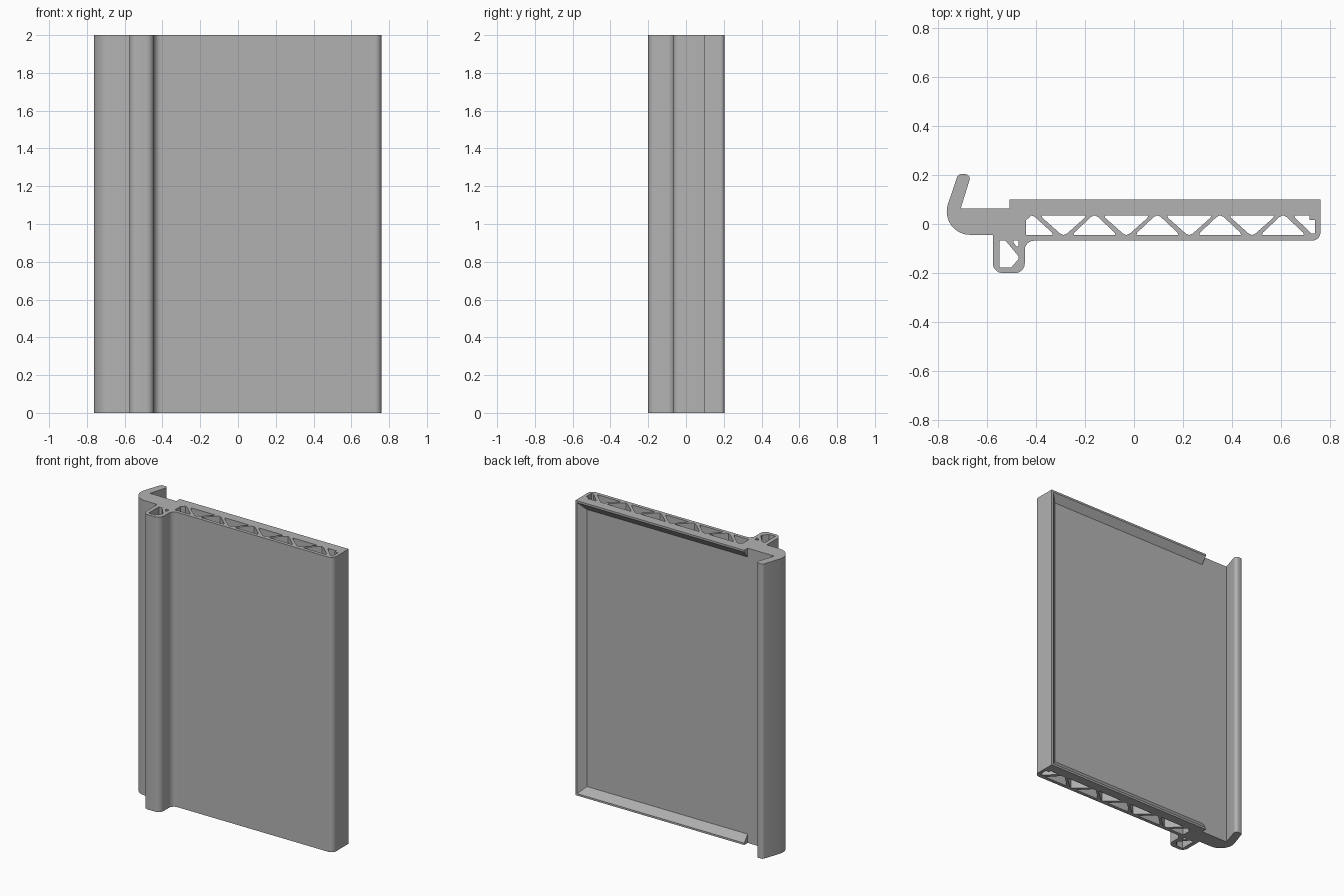
import bpy
import bmesh
from math import cos, sin, radians

cube = bpy.data.objects.get("Cube")
if cube:
    bpy.data.objects.remove(cube, do_unlink=True)

HEIGHT = 2.0
BACK, FLOOR = 0.1, 0.063      # rim face and recessed panel face
EDGE = 0.76

grey = bpy.data.materials.new("plain grey")
grey.use_nodes = True
tone = (0.45, 0.45, 0.45, 1)
grey.diffuse_color = tone
grey.node_tree.nodes["Principled BSDF"].inputs["Base Color"].default_value = tone


def arc(cx, cy, r, start, end, steps=8):
    angles = [radians(start + (end - start) * i / steps) for i in range(steps + 1)]
    return [(cx + r * cos(a), cy + r * sin(a)) for a in angles]


def add_object(name, bm):
    bmesh.ops.recalc_face_normals(bm, faces=bm.faces)
    mesh = bpy.data.meshes.new(name)
    bm.to_mesh(mesh)
    bm.free()
    obj = bpy.data.objects.new(name, mesh)
    bpy.context.collection.objects.link(obj)
    return obj


# Outer outline: hook, rim step, rounded edge, hollow foot, rounded hook base
outline = [(-0.706, FLOOR), (-0.507, FLOOR), (-0.507, BACK), (EDGE, BACK)]
outline += arc(0.725, -0.033, 0.035, 0, -90)
outline += arc(-0.407, -0.106, 0.038, 90, 180)
outline += arc(-0.485, -0.16, 0.04, 0, -90)
outline += arc(-0.535, -0.16, 0.04, -90, -180)
outline += [(-0.575, -0.044)]
outline += arc(-0.668, 0.051, 0.095, -90, -196, 14)
outline += arc(-0.704, 0.185, 0.018, 164, 90, 4)
outline += arc(-0.687, 0.185, 0.018, 90, -16, 5)

# Truss openings: alternating triangles with blunted tips
LOW, HIGH, PITCH = -0.045, 0.035, 0.256
openings = []
for i in range(4):
    up, down = -0.161 + i * PITCH, -0.287 + i * PITCH
    openings.append([(up - 0.085, LOW), (up + 0.085, LOW), (up + 0.082, LOW + 0.01),
                     (up + 0.014, HIGH - 0.006), (up, HIGH),
                     (up - 0.014, HIGH - 0.006), (up - 0.082, LOW + 0.01)])
    openings.append([(down - 0.09, HIGH), (down - 0.086, HIGH - 0.01), (down - 0.014, LOW + 0.006),
                     (down, LOW), (down + 0.014, LOW + 0.006),
                     (down + 0.086, HIGH - 0.01), (down + 0.09, HIGH)])
# End openings of the truss
openings.append([(-0.441, LOW), (-0.331, LOW), (-0.334, LOW + 0.01), (-0.404, HIGH - 0.006),
                 (-0.418, HIGH), (-0.441, 0.014)])
openings.append([(0.653, HIGH), (0.714, HIGH), (0.714, 0.017), (0.738, 0.017),
                 (0.738, -0.039), (0.722, -0.039), (0.657, 0.025)])
# Openings in the foot
openings.append([(-0.547, -0.068), (-0.523, -0.068), (-0.47, -0.132),
                 (-0.47, -0.142), (-0.5, -0.177), (-0.547, -0.177)])
openings.append([(-0.491, -0.068), (-0.47, -0.068), (-0.47, -0.092), (-0.478, -0.092), (-0.491, -0.076)])

# Extrude the section upwards
bm = bmesh.new()
for loop in [outline] + openings:
    verts = [bm.verts.new((x, y, 0)) for x, y in loop]
    for a, b in zip(verts, verts[1:] + verts[:1]):
        bm.edges.new((a, b))
bmesh.ops.triangle_fill(bm, use_beauty=True, use_dissolve=False, edges=bm.edges[:])
grown = bmesh.ops.extrude_face_region(bm, geom=bm.faces[:])["geom"]
bmesh.ops.translate(bm, vec=(0, 0, HEIGHT),
                    verts=[g for g in grown if isinstance(g, bmesh.types.BMVert)])
panel = add_object("extruded_panel", bm)
panel.data.materials.append(grey)

# Sloped recess in the back, open towards the hook
bm = bmesh.new()
rings = []
for y, inset in ((FLOOR, 0.06), (0.109, 0.06 - 0.046 * 0.047 / 0.037)):
    corners = [(-0.55, inset), (EDGE - inset, inset),
               (EDGE - inset, HEIGHT - inset), (-0.55, HEIGHT - inset)]
    rings.append([bm.verts.new((x, y, z)) for x, z in corners])
bm.faces.new(rings[0])
bm.faces.new(rings[1])
for i in range(4):
    j = (i + 1) % 4
    bm.faces.new((rings[0][i], rings[0][j], rings[1][j], rings[1][i]))
cutter = add_object("recess_cutter", bm)
cutter.data.materials.append(grey)
cutter.hide_render = True

cut = panel.modifiers.new("recess", "BOOLEAN")
cut.operation = "DIFFERENCE"
cut.solver = "EXACT"
cut.object = cutter
bpy.context.view_layer.update()
graph = bpy.context.evaluated_depsgraph_get()
carved = bpy.data.meshes.new_from_object(panel.evaluated_get(graph))
panel.modifiers.clear()
panel.data = carved
bpy.data.objects.remove(cutter, do_unlink=True)

# Smooth the rounded corners, keep the rest crisp
bpy.ops.object.select_all(action="DESELECT")
panel.select_set(True)
bpy.context.view_layer.objects.active = panel
bpy.ops.object.shade_smooth_by_angle(angle=radians(25))
